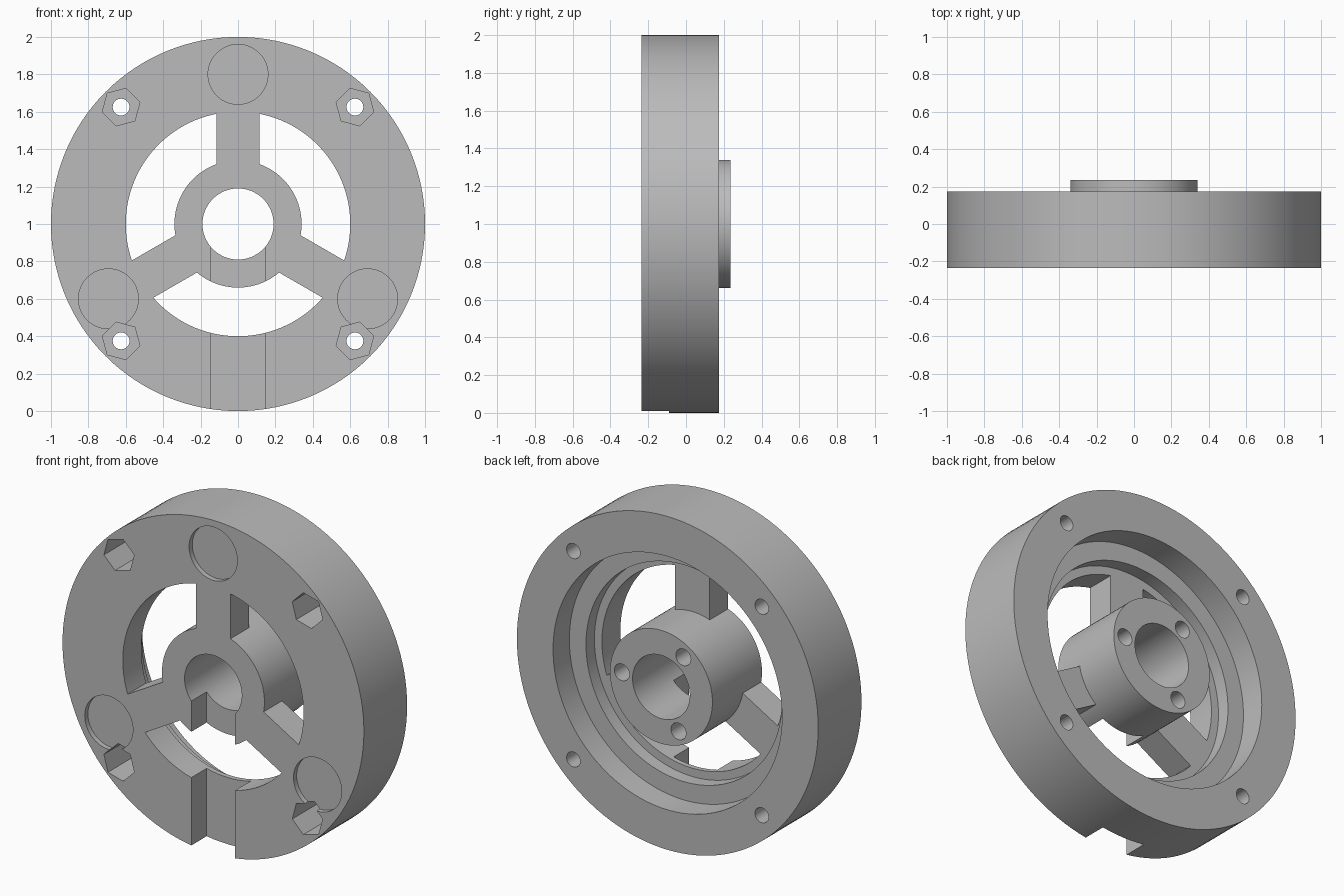
import bpy
import bmesh
from math import radians, cos, sin
from mathutils import Matrix, Vector

default = bpy.data.objects.get("Cube")
if default:
    bpy.data.objects.remove(default, do_unlink=True)

FRONT, BACK, HUB_BACK = -0.235, 0.175, 0.235
SPOKE_BACK = -0.06
CENTRE_Z = 1.0

grey = bpy.data.materials.new("plain grey")
grey.use_nodes = True
colour = (0.5, 0.5, 0.5, 1)
grey.diffuse_color = colour
grey.node_tree.nodes["Principled BSDF"].inputs["Base Color"].default_value = colour


def make_object(name, bm):
    mesh = bpy.data.meshes.new(name)
    bmesh.ops.recalc_face_normals(bm, faces=bm.faces)
    bm.to_mesh(mesh)
    bm.free()
    mesh.materials.append(grey)
    obj = bpy.data.objects.new(name, mesh)
    bpy.context.collection.objects.link(obj)
    return obj


def disc(name, radius, y0, y1, sides=96, dist=0.0, angle=0.0, turn=0.0):
    """Cylinder along y, placed at a polar position around the wheel centre."""
    a = radians(angle)
    bm = bmesh.new()
    place = (Matrix.Translation((dist * cos(a), (y0 + y1) / 2, CENTRE_Z + dist * sin(a)))
             @ Matrix.Rotation(-radians(turn), 4, 'Y')
             @ Matrix.Rotation(radians(90), 4, 'X'))
    bmesh.ops.create_cone(bm, cap_ends=True, segments=sides, radius1=radius,
                          radius2=radius, depth=y1 - y0, matrix=place)
    return make_object(name, bm)


def bar(name, r0, r1, width, y0, y1, angle):
    """Box reaching outward from the wheel centre at an angle."""
    bm = bmesh.new()
    place = (Matrix.Translation((0, 0, CENTRE_Z))
             @ Matrix.Rotation(-radians(angle), 4, 'Y')
             @ Matrix.Translation(((r0 + r1) / 2, (y0 + y1) / 2, 0))
             @ Matrix.Diagonal(Vector((r1 - r0, y1 - y0, width, 1))))
    bmesh.ops.create_cube(bm, size=1, matrix=place)
    return make_object(name, bm)


def combine(target, tool, operation):
    mod = target.modifiers.new(tool.name, 'BOOLEAN')
    mod.operation = operation
    mod.solver = 'EXACT'
    mod.object = tool
    bpy.context.view_layer.objects.active = target
    bpy.ops.object.modifier_apply(modifier=mod.name)
    bpy.data.objects.remove(tool, do_unlink=True)


def cut(target, tool):
    combine(target, tool, 'DIFFERENCE')


# Outer rim with a stepped bore opening to the back
wheel = disc("wheel_body", 1.0, FRONT, BACK, 128)
cut(wheel, disc("rim_opening", 0.6, -1, 1, 128))
cut(wheel, disc("inner_step", 0.65, SPOKE_BACK, 1, 128))
cut(wheel, disc("outer_step", 0.76, 0.02, 1, 128))

# Three spokes and the long hub
for angle in (90, 210, 330):
    combine(wheel, bar("spoke", 0.25, 0.63, 0.23, FRONT, SPOKE_BACK, angle), 'UNION')
combine(wheel, disc("hub", 0.34, FRONT, HUB_BACK), 'UNION')
cut(wheel, disc("hub_bore", 0.19, -1, 1, 64))

# Shallow round recesses on the front, in line with the spokes
for angle in (90, 210, 330):
    cut(wheel, disc("round_recess", 0.16, -1, FRONT + 0.03, 64, 0.8, angle))

# Bolt holes with hexagonal nut pockets
for angle in (45, 135, 225, 315):
    cut(wheel, disc("nut_pocket", 0.104, -1, 0.0, 6, 0.884, angle, angle + 30))
    cut(wheel, disc("bolt_hole", 0.045, -1, 1, 32, 0.884, angle))

# Blind screw holes in the back of the hub
for angle in (4, 124, 244):
    cut(wheel, disc("screw_hole", 0.05, 0.0, 1, 32, 0.262, angle))

# Front channel from the bore down through the rim
cut(wheel, bar("channel", 0.0, 1.2, 0.29, -1, -0.09, 270))

# Smooth round walls, sharp edges
bpy.ops.object.select_all(action='DESELECT')
wheel.select_set(True)
bpy.context.view_layer.objects.active = wheel
bpy.ops.object.shade_smooth_by_angle(angle=radians(30))
